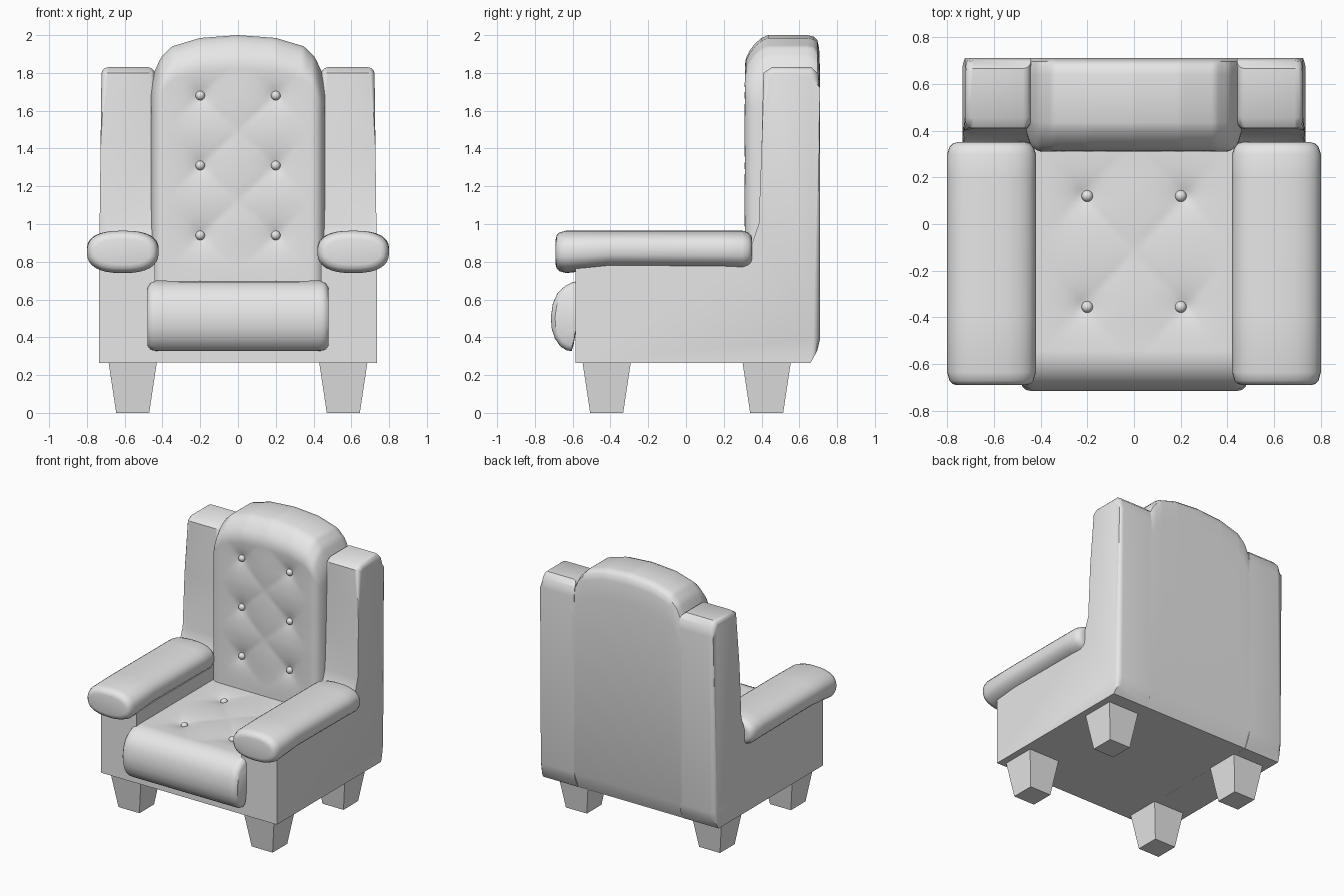
import bpy, bmesh
from math import sin, cos, pi, sqrt, exp, hypot
from mathutils import Matrix

if "Cube" in bpy.data.objects:
    bpy.data.objects.remove(bpy.data.objects["Cube"], do_unlink=True)

GREY = (0.8, 0.8, 0.8, 1)
mat = bpy.data.materials.new("grey upholstery")
mat.use_nodes = True
mat.diffuse_color = GREY
mat.node_tree.nodes["Principled BSDF"].inputs["Base Color"].default_value = GREY


def finish(name, bm, angle=40):
    bmesh.ops.recalc_face_normals(bm, faces=bm.faces)
    mesh = bpy.data.meshes.new(name)
    bm.to_mesh(mesh)
    bm.free()
    mesh.materials.append(mat)
    ob = bpy.data.objects.new(name, mesh)
    bpy.context.collection.objects.link(ob)
    bpy.ops.object.select_all(action='DESELECT')
    ob.select_set(True)
    bpy.context.view_layer.objects.active = ob
    bpy.ops.object.shade_smooth_by_angle(angle=angle * pi / 180)
    return ob


def loft(name, rings):
    """Join closed rings of equal length into a capped solid."""
    bm = bmesh.new()
    rows = [[bm.verts.new(p) for p in ring] for ring in rings]
    n = len(rows[0])
    for a, b in zip(rows, rows[1:]):
        for i in range(n):
            j = (i + 1) % n
            bm.faces.new((a[i], a[j], b[j], b[i]))
    bm.faces.new(rows[0])
    bm.faces.new(rows[-1])
    return finish(name, bm)


def spread(a, b, n):
    return [a + (b - a) * i / (n - 1) for i in range(n)]


def interp(x, pts):
    for (x0, y0), (x1, y1) in zip(pts, pts[1:]):
        if x <= x1:
            return y0 + (y1 - y0) * (x - x0) / (x1 - x0)
    return pts[-1][1]


def round_off(x, start, width, depth):
    t = min(1, max(0, (abs(x) - start) / width))
    return depth * (1 - sqrt(1 - t * t))


def tuft(x, w, xs, ws):
    """Depth of diagonal creases and dimples round a grid of buttons."""
    step = ws[1] - ws[0]
    u, v = x / (xs[1] - xs[0]), (w - ws[0]) / step + 0.5
    crease = 1 - sqrt(abs(sin(pi * (u - v)) * sin(pi * (u + v))))
    out_u = max(0, abs(u) - 0.5)
    out_v = max(0, 0.5 - v, v - len(ws) + 0.5)
    fade = max(0, 1 - out_u / 0.4) * max(0, 1 - out_v / 0.5)
    near = min(hypot(x - a, w - b) for a in xs for b in ws)
    return 0.009 * crease * fade + 0.026 * exp(-near / 0.06)


def button(name, place):
    bm = bmesh.new()
    bmesh.ops.create_uvsphere(bm, u_segments=16, v_segments=10, radius=0.025,
                              matrix=Matrix.Translation(place))
    finish(name, bm)


# Back cushion: arched top, rolled front edge, tufted front
BACK_X, BACK_Z = (-0.2, 0.2), (0.94, 1.31, 1.68)
ARCH = [(0, 2.0), (0.2, 1.985), (0.35, 1.94), (0.41, 1.88), (0.44, 1.81), (0.46, 1.78)]


def back_ring(x):
    top = interp(abs(x), ARCH)
    front = 0.31 + round_off(x, 0.39, 0.07, 0.08)
    pts = [(front + tuft(x, z, BACK_X, BACK_Z), z) for z in spread(0.6, top - 0.16, 60)]
    pts += [(front + d, top - h) for d, h in
            ((0.008, 0.12), (0.025, 0.085), (0.055, 0.045), (0.09, 0.015), (0.125, 0))]
    pts += [(0.64, top), (0.675, top - 0.007), (0.695, top - 0.025), (0.705, top - 0.07),
            (0.71, top - 0.2), (0.71, 0.39), (0.66, 0.27), (0.5, 0.27), (0.5, 0.6)]
    return [(x, y, z) for y, z in pts]


loft("back_cushion", [back_ring(x) for x in spread(-0.46, 0.46, 65)])

# Seat cushion: tufted top rolling over the front edge
SEAT_X, SEAT_Y = (-0.22, 0.22), (-0.355, 0.12)
LIP = [(-0.60, 0.692), (-0.64, 0.672), (-0.68, 0.635), (-0.705, 0.58), (-0.715, 0.51),
       (-0.712, 0.45), (-0.695, 0.395), (-0.665, 0.352), (-0.63, 0.33), (-0.605, 0.328),
       (-0.595, 0.36), (-0.58, 0.45)]


def seat_ring(x):
    e = round_off(x, 0.43, 0.05, 0.035)
    pts = [(y, 0.70 - e - tuft(x, y, SEAT_X, SEAT_Y)) for y in spread(0.4, -0.56, 50)]
    k = 1 - e / 0.2
    pts += [(-0.59 + (y + 0.59) * k, 0.5 + (z - 0.5) * k) for y, z in LIP]
    pts += [(-0.5, 0.5), (0.4, 0.5)]
    return [(x, y, z) for y, z in pts]


loft("seat_cushion", [seat_ring(x) for x in spread(-0.48, 0.48, 65)])

# Buttons sit in the dimples
for i, x in enumerate(BACK_X):
    side = ("right", "left")[i]
    for j, z in enumerate(BACK_Z):
        button(f"back_button_{side}_{j + 1}", (x, 0.335, z))
    for j, y in enumerate(SEAT_Y):
        button(f"seat_button_{side}_{j + 1}", (x, y, 0.675))

# Base under the seat
bm = bmesh.new()
bmesh.ops.create_cube(bm, size=1, matrix=Matrix.Translation((0, 0.0375, 0.418))
                      @ Matrix.Diagonal((0.88, 1.245, 0.305, 1)))
finish("seat_base", bm)

# Side outline: arm panel rising into the wing
SIDE = [(-0.585, 0.265), (0.66, 0.265), (0.695, 0.33), (0.71, 0.39), (0.71, 1.72), (0.70, 1.795),
        (0.665, 1.83), (0.455, 1.83), (0.41, 1.80), (0.40, 1.4), (0.385, 1.0), (0.37, 0.91),
        (0.33, 0.84), (0.28, 0.80), (-0.585, 0.80)]

for s, side in ((1, "left"), (-1, "right")):
    # Side panel with wing, softened along its upper and rear rims
    bm = bmesh.new()
    inner = [bm.verts.new((s * 0.44, y, z)) for y, z in SIDE]
    outer = [bm.verts.new((s * (0.735 - 0.012 * max(0, z - 0.8)), y, z)) for y, z in SIDE]
    bm.faces.new(inner)
    bm.faces.new(outer)
    n = len(SIDE)
    for i in range(n):
        j = (i + 1) % n
        bm.faces.new((inner[i], inner[j], outer[j], outer[i]))
    rim = []
    for e in bm.edges:
        mid = (e.verts[0].co + e.verts[1].co) / 2
        along = abs(e.verts[0].co.x - e.verts[1].co.x) < 0.1
        is_outer = abs(mid.x) > 0.6 and (mid.z > 0.9 or mid.y > 0.68)
        is_inner = abs(mid.x) < 0.6 and mid.z > 0.9 and mid.y < 0.68
        if along and (is_outer or is_inner):
            rim.append(e)
    bmesh.ops.bevel(bm, geom=rim, offset=0.035, segments=3, profile=0.5,
                    affect='EDGES', clamp_overlap=False)
    finish(f"{side}_side_panel", bm)

    # Padded armrest with rounded ends
    rings = []
    for y, inset, low in ((-0.69, 0.045, 0.74), (-0.685, 0.025, 0.74), (-0.67, 0.01, 0.74),
                          (-0.635, 0, 0.74), (-0.4, 0, 0.765), (0.2, 0, 0.76), (0.30, 0, 0.755),
                          (0.33, 0.01, 0.755), (0.345, 0.025, 0.755), (0.35, 0.045, 0.755)):
        hz, cz = (0.965 - low) / 2 - inset, (0.965 + low) / 2
        ring = []
        for k in range(32):
            c, d = cos(2 * pi * k / 32), sin(2 * pi * k / 32)
            px = abs(c) ** 0.8 * (1 if c > 0 else -1)
            pz = abs(d) ** 0.8 * (1 if d > 0 else -1)
            ring.append((s * 0.61 + (0.19 - inset) * px, y, cz + hz * pz))
        rings.append(ring)
    loft(f"{side}_armrest", rings)

    # Tapered square legs
    for end, y in (("front", -0.42), ("back", 0.427)):
        bm = bmesh.new()
        bmesh.ops.create_cone(bm, cap_ends=True, segments=4, radius1=0.0875 * sqrt(2),
                              radius2=0.128 * sqrt(2), depth=0.27,
                              matrix=Matrix.Translation((s * 0.5575, y, 0.135))
                              @ Matrix.Rotation(pi / 4, 4, 'Z'))
        finish(f"{end}_{side}_leg", bm, 30)
